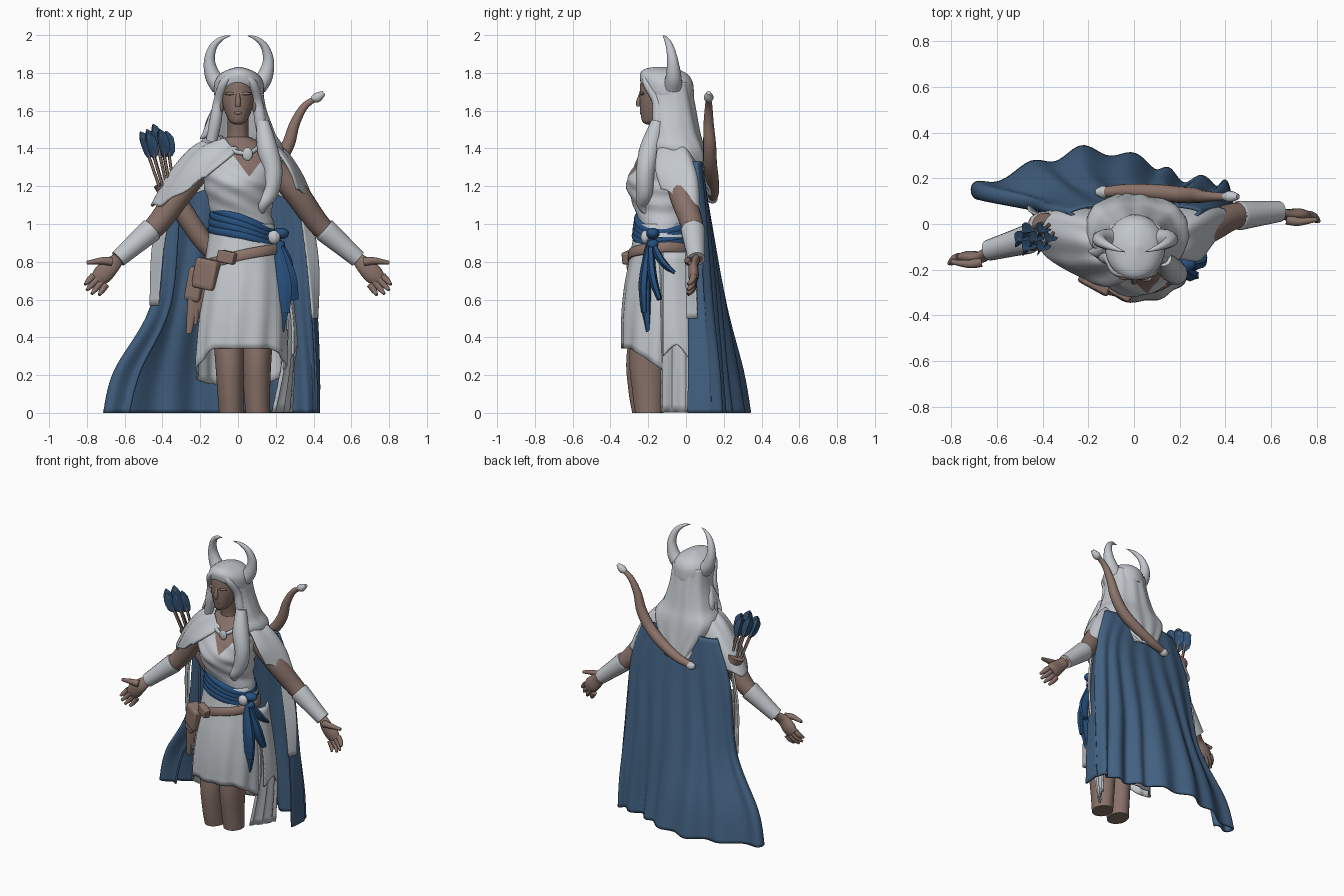
import bpy, bmesh, math, random
from mathutils import Vector as V
random.seed(4)

def mat(name, r, g, b):
    m = bpy.data.materials.new(name)
    m.diffuse_color = (r, g, b, 1)
    return m

WHITE = mat("pale cloth", .54, .57, .60)
SKIN = mat("skin", .245, .165, .138)
CAPE = mat("cape blue", .055, .12, .222)
SASH = mat("sash blue", .02, .08, .205)
LEATHER = mat("leather", .265, .175, .145)
FEATHER = mat("feather blue", .03, .085, .18)
TAU = math.tau

def cr(p, n, closed=False):
    """Smooth curve through p, n steps per span."""
    p = [V(q) for q in p]
    k, out = len(p), []
    for i in range(k if closed else k - 1):
        g = (lambda j: p[j % k]) if closed else (lambda j: p[max(0, min(k - 1, j))])
        a, b, c, d = g(i - 1), g(i), g(i + 1), g(i + 2)
        for s in range(n):
            t = s / n
            out.append(.5 * (2*b + (c - a)*t + (2*a - 5*b + 4*c - d)*t*t + (3*b - a - 3*c + d)*t**3))
    return out if closed else out + [p[-1]]

def build(name, grid, m, closed=False, thick=0):
    """Mesh from a grid of points: closed rings get end caps, open sheets get thickness."""
    bm = bmesh.new()
    vs = [[bm.verts.new(p) for p in r] for r in grid]
    n = len(grid[0])
    for a, b in zip(vs, vs[1:]):
        for j in range(n if closed else n - 1):
            k = (j + 1) % n
            bm.faces.new((a[j], a[k], b[k], b[j]))
    if closed and not thick:
        bm.faces.new(vs[0])
        bm.faces.new(vs[-1])
    bmesh.ops.recalc_face_normals(bm, faces=bm.faces)
    me = bpy.data.meshes.new(name)
    bm.to_mesh(me)
    bm.free()
    me.materials.append(m)
    ob = bpy.data.objects.new(name, me)
    bpy.context.collection.objects.link(ob)
    if thick:
        mod = ob.modifiers.new("thickness", 'SOLIDIFY')
        mod.thickness, mod.offset = thick, 0
    return ob

def sheet(name, rows, m, nu=6, nv=6, thick=.012, fold=None):
    rows = [cr(r, nu) for r in rows]
    cols = [cr(c, nv) for c in zip(*rows)]
    grid = [list(r) for r in zip(*cols)]
    if fold:
        for r in grid:
            for j, p in enumerate(r):
                r[j] = p + fold(j / (len(r) - 1), p)
    return build(name, grid, m, thick=thick)

def rings(name, prof, m, seg=40, nv=5, fn=None, thick=0):
    """Stacked ellipses (z, cx, cy, rx, ry); fn adjusts (angle, point, row fraction, centre)."""
    rows = []
    for z, cx, cy, rx, ry in prof:
        rows.append([V((cx + rx*math.cos(TAU*j/seg), cy + ry*math.sin(TAU*j/seg), z)) for j in range(seg)])
    grid = [list(r) for r in zip(*[cr(c, nv) for c in zip(*rows)])]
    if fn:
        for i, r in enumerate(grid):
            c = sum(r, V((0, 0, 0))) / seg
            grid[i] = [fn(TAU*j/seg, p, i/(len(grid) - 1), c) for j, p in enumerate(r)]
    return build(name, grid, m, True, thick)

def tube(name, path, radii, m, seg=14, n=6, flat=1, star=1):
    """Tube along path; flat squeezes it along y, star < 1 gives vanes."""
    pts, rad = cr(path, n), cr([(r, 0, 0) for r in radii], n)
    grid = []
    for i, p in enumerate(pts):
        t = (pts[min(i + 1, len(pts) - 1)] - pts[max(i - 1, 0)]).normalized()
        s = t.cross(V((0, 1, 0))).normalized()
        u = s.cross(t)
        r = max(rad[i].x, .002)
        grid.append([p + r*(1 if j % 2 else star)*(s*math.cos(TAU*j/seg) + u*flat*math.sin(TAU*j/seg)) for j in range(seg)])
    return build(name, grid, m, True)

def ball(name, c, r, m):
    prof = [(c[2] + r[2]*math.sin(a), c[0], c[1], max(r[0]*math.cos(a), .001), max(r[1]*math.cos(a), .001))
            for a in [math.pi*(i/12 - .5) for i in range(13)]]
    return rings(name, prof, m, 20, 1)

def zrow(z, pts):
    return [(x, y, z) for x, y in pts]

# head and neck
rings("head", [(1.528, 0, -.19, .02, .02), (1.54, 0, -.18, .042, .05), (1.58, 0, -.16, .064, .08), (1.64, 0, -.148, .083, .097),
               (1.7, 0, -.143, .088, .102), (1.76, 0, -.135, .08, .1), (1.81, 0, -.12, .04, .05)], SKIN)
tube("neck", [(0, -.09, 1.38), (0, -.1, 1.47), (0, -.12, 1.58)], [.075, .056, .056], SKIN)
tube("nose", [(0, -.235, 1.7), (0, -.25, 1.65), (0, -.25, 1.622)], [.008, .014, .013], SKIN, 10)
ball("lips", (0, -.233, 1.588), (.022, .012, .01), SKIN)
for s in (-1, 1):
    ball("brow", (s*.035, -.231, 1.69), (.035, .014, .009), SKIN)
    ball("ear", (s*.088, -.15, 1.63), (.015, .026, .042), SKIN)

# hair, cap and horns
def hairline(a, p, t, c):
    lift = max(0, -math.sin(a)) ** 2
    return V((p.x, p.y, p.z + lift*.075*(1 - t)))
rings("cap", [(1.665, .005, -.095, .127, .137), (1.7, .005, -.1, .132, .142), (1.76, .005, -.105, .125, .137),
              (1.805, .005, -.11, .085, .1), (1.832, .005, -.11, .01, .01)], WHITE, fn=hairline)
sheet("back_hair", [
    zrow(1.75, [(-.09, -.18), (-.11, -.12), (-.1, -.02), (0, .02), (.11, -.02), (.12, -.12), (.1, -.18)]),
    zrow(1.62, [(-.1, -.165), (-.125, -.11), (-.11, 0), (0, .045), (.12, 0), (.14, -.11), (.11, -.165)]),
    zrow(1.48, [(-.12, -.155), (-.165, -.1), (-.14, .03), (0, .07), (.15, .03), (.19, -.1), (.13, -.17)]),
    zrow(1.37, [(-.15, -.1), (-.2, -.03), (-.17, .075), (0, .098), (.18, .075), (.23, -.04), (.17, -.17)]),
    zrow(1.15, [(-.12, .1), (-.1, .115), (-.06, .128), (0, .134), (.05, .128), (.08, .115), (.1, .1)])],
    WHITE, 8, fold=lambda u, p: V((0, .004*math.sin(u*60), 0)))
for s in (-1, 1):
    tube("face_lock", [(s*.02, -.222, 1.8), (s*.075, -.205, 1.745), (s*.104, -.155, 1.65), (s*.118, -.145, 1.55), (s*.14, -.13, 1.44)],
         [.012, .024, .026, .032, .03], WHITE)
    tube("horn", [(.005 + s*.1, -.07, 1.73), (.005 + s*.137, -.066, 1.78), (.005 + s*.156, -.07, 1.86), (.005 + s*.138, -.085, 1.935),
                  (.005 + s*.095, -.105, 1.98), (.005 + s*.045, -.122, 1.997)], [.05, .042, .03, .021, .012, .002], WHITE, 18)
tube("long_lock", [(.13, -.15, 1.54), (.155, -.19, 1.4), (.185, -.215, 1.28), (.17, -.22, 1.17), (.13, -.23, 1.1), (.125, -.2, 1.04)],
     [.035, .055, .05, .045, .03, .004], WHITE)
for i in range(3):
    tube("loose_strand", [(-.11, -.1, 1.6), (-.15, -.12 + .03*i, 1.5), (-.2 + .02*i, -.12 + .03*i, 1.45 - .03*i)], [.03, .03, .003], WHITE)

# torso with wrapped bodice; open neck cut along two slanted planes
def wrap(a, p, t, c):
    f = 1 + .022*math.sin(70*(p.z + .5*p.x)) * (p.z < 1.33)
    return V((c.x + (p.x - c.x)*f, c.y + (p.y - c.y)*f, p.z))
body = rings("bodice", [(.93, .03, -.115, .18, .15), (1.04, .02, -.12, .16, .14), (1.14, .01, -.125, .175, .17), (1.22, .005, -.125, .187, .192),
                        (1.3, 0, -.115, .2, .162), (1.38, 0, -.09, .19, .12), (1.43, 0, -.09, .12, .085), (1.46, 0, -.095, .065, .06)],
             WHITE, 56, 7, wrap)
body.data.materials.append(SKIN)
bm = bmesh.new()
bm.from_mesh(body.data)
for s in (-1, 1):
    bmesh.ops.bisect_plane(bm, geom=bm.verts[:] + bm.edges[:] + bm.faces[:], plane_co=(.06, 0, 1.25), plane_no=(s, 0, -.75))
for f in bm.faces:
    c = f.calc_center_median()
    if c.y < -.11 and abs(c.x - .06) < (c.z - 1.25)*.75:
        f.material_index = 1
bm.to_mesh(body.data)
bm.free()
ball("necklace_gem", (.05, -.24, 1.37), (.028, .012, .035), WHITE)
tube("necklace", [(-.07, -.15, 1.42), (-.02, -.215, 1.385), (.05, -.235, 1.375), (.1, -.19, 1.4), (.12, -.13, 1.43)], [.012]*5, WHITE)

# shoulder mantle
sheet("mantle", [
    [(.0, -.2, 1.39), (-.08, -.15, 1.45), (-.1, -.05, 1.46), (0, .0, 1.45), (.11, -.05, 1.45), (.12, -.13, 1.43)],
    [(-.04, -.245, 1.355), (-.2, -.15, 1.395), (-.23, .0, 1.39), (0, .05, 1.35), (.23, .0, 1.39), (.2, -.15, 1.395)],
    [(-.11, -.27, 1.3), (-.31, -.15, 1.26), (-.35, .035, 1.25), (0, .06, 1.25), (.325, .05, 1.25), (.275, -.16, 1.29)],
    [(-.17, -.26, 1.25), (-.39, -.13, 1.11), (-.43, .04, 1.11), (0, .06, 1.2), (.395, .06, 1.08), (.31, -.13, 1.19)]],
    WHITE, 9, 6, fold=lambda u, p: V((0, 0, .008*math.sin(u*48))))

# cape and pale side linings
sheet("cape", [
    zrow(1.33, [(-.26, .035), (-.275, .055), (-.2, .078), (-.1, .08), (0, .075), (.1, .08), (.2, .078), (.28, .06), (.27, .035)]),
    zrow(1.05, [(-.31, .02), (-.385, .07), (-.25, .11), (-.1, .118), (.05, .118), (.2, .115), (.3, .105), (.37, .08), (.34, .02)]),
    zrow(.57, [(-.36, .06), (-.455, .09), (-.33, .16), (-.18, .2), (.03, .19), (.18, .16), (.32, .14), (.41, .1), (.39, .02)]),
    zrow(.22, [(-.52, .11), (-.65, .13), (-.42, .22), (-.2, .285), (.04, .24), (.19, .18), (.35, .17), (.425, .13), (.41, .02)]),
    zrow(0, [(-.58, .12), (-.705, .15), (-.45, .25), (-.2, .32), (.05, .27), (.2, .2), (.36, .18), (.425, .14), (.415, .02)])],
    CAPE, 14, 6, .014, lambda u, p: V((0, .015*(1.34 - p.z)*math.sin(u*TAU*9), 0)))
sheet("left_lining", [[(-.38, .03, 1.18), (-.33, -.01, 1.18)], [(-.45, .055, .9), (-.39, .0, .9)], [(-.465, .08, .57), (-.42, .05, .57)]], WHITE)
sheet("right_lining", [[(.37, .04, 1.14), (.32, -.01, 1.14)], [(.425, .05, .8), (.365, 0, .8)], [(.42, .06, .5), (.395, .005, .5)]], WHITE)

# skirt with slanted hem, side panels, legs
def drape(a, p, t, c):
    hem = .34 - .21*max(0, math.sin(a) + .75)/1.75 - .1*max(0, -math.cos(a) - .6)
    f = 1 + .035*t*math.sin(a*11 + 2*t)
    return V((c.x + (p.x - c.x)*f, c.y + (p.y - c.y)*f, 1 + (hem - 1)*t))
rings("skirt", [(1, .02, -.12, .165, .145), (.83, .025, -.125, .195, .165), (.66, .025, -.14, .215, .18), (.5, .02, -.15, .23, .185),
                (.33, .015, -.155, .235, .18)], WHITE, 88, 5, drape, .01)
sheet("long_panel", [[(.22, -.14, .8), (.24, -.06, .8), (.22, .02, .8)], [(.25, -.13, .4), (.28, -.06, .4), (.29, .02, .4)],
                     [(.18, -.13, .003), (.24, -.06, .003), (.28, .02, .003)]], WHITE, fold=lambda u, p: V((.008*math.sin(u*20), 0, 0)))
sheet("short_panel", [[(.24, -.12, .85), (.26, -.06, .85), (.23, .01, .85)], [(.285, -.12, .5), (.3, -.06, .5), (.285, .01, .5)],
                      [(.29, -.12, .3), (.31, -.05, .36), (.3, .015, .29)]], WHITE)
rings("left_leg", [(0, -.035, -.205, .065, .08), (.12, -.04, -.215, .07, .09), (.3, -.045, -.215, .078, .1), (.6, -.06, -.17, .09, .1)], SKIN)
rings("right_leg", [(0, .105, -.195, .065, .075), (.12, .1, -.2, .07, .085), (.3, .1, -.2, .078, .1), (.6, .11, -.17, .09, .1)], SKIN)

# sash, knot and tails
def tilt(k):
    return lambda a, p, t, c: V((p.x, p.y, p.z + k*p.x + .004*math.sin(a*3)))
for i in range(4):
    rings("sash_wrap", [(.925 + .03*i + d, .025, -.118, .173 - .004*i + o, .156 - .004*i + o)
          for d, o in ((-.012, 0), (.005, .012), (.025, .012), (.04, 0))], SASH, fn=tilt(-.22 - .05*i))
for end, r in (((.215, -.2, .43), .055), ((.3, -.14, .6), .04), ((.27, -.06, .74), .035), ((.25, -.22, .53), .045)):
    mid = V((.21, -.205, .9)).lerp(V(end), .55) + V((.01, -.01, 0))
    tube("sash_tail", [(.19, -.19, .93), mid, end], [.026, r, r*.6], SASH, 12, flat=.6, star=.8)
for dx, dz in ((-.04, .025), (.04, .02), (.02, -.04)):
    ball("sash_loop", (.185 + dx, -.175, .93 + dz), (.045, .035, .03), SASH)
ball("knot_gem", (.19, -.215, .93), (.034, .025, .036), WHITE)

# belt and pouches
rings("belt", [(.8, .025, -.128, .202, .172), (.805, .025, -.128, .212, .182), (.85, .025, -.126, .206, .178), (.855, .025, -.126, .195, .167)],
      LEATHER, nv=2, fn=tilt(.22))
for x, y, z, w, d, h in ((-.165, -.25, .735, .065, .04, .08), (-.06, -.3, .825, .05, .022, .032), (-.215, -.18, .68, .045, .05, .09)):
    bm = bmesh.new()
    bmesh.ops.create_cube(bm, size=2)
    me = bpy.data.meshes.new("pouch")
    bm.to_mesh(me)
    bm.free()
    me.materials.append(LEATHER)
    ob = bpy.data.objects.new("pouch", me)
    bpy.context.collection.objects.link(ob)
    ob.location, ob.scale, ob.rotation_euler = (x, y, z), (w, d, h), (0, .2, -.5)
    b = ob.modifiers.new("round", 'BEVEL')
    b.width, b.segments = .3, 3
for i in range(3):
    tube("hanging_strap", [(-.2 + .02*i, -.2, .74), (-.235 + .015*i, -.2, .6), (-.26 + .03*i, -.19, .42 + .05*i)], [.03, .03, .015], LEATHER, 10, flat=.5)

# arms, bracers, hands
for s, e, w in ((-1, -.06, -.115), (1, .035, .055)):
    el, wr = V((s*.44, e, .985)), V((s*.635, w, .815))
    tube("arm", [(s*.19, -.055, 1.3), (s*.31, -.035 + e*.3, 1.16), el, wr], [.06, .066, .058, .035], SKIN, 18)
    tube("bracer", [el.lerp(wr, q) for q in (.08, .12, .5, 1)], [.058, .064, .056, .046], WHITE, 18)
    y = w + (-.03 if s < 0 else -.015)
    tube("palm", [wr, (s*.67, y, .78), (s*.715, y, .735), (s*.745, y, .705)], [.034, .045, .052, .04], SKIN, 14, flat=.55)
    tube("thumb", [(s*.67, y - .02, .8), (s*.72, y - .03, .805), (s*.8, y - .02, .795)], [.024, .019, .01], SKIN, 10)
    for i, (fx, fz) in enumerate(((.81, .68), (.8, .65), (.775, .63), (.735, .625))):
        base = V((s*(.765 - .022*i), y, .725 - .015*i))
        tip = V((s*fx, y - .03, fz))
        tube("finger", [base, base.lerp(tip, .55) + V((0, .008, 0)), tip], [.019, .016, .008], SKIN, 10)

# quiver and arrows
tube("quiver", [(-.13, .03, .84), (-.2, .02, .93), (-.3, .0, 1.08), (-.37, -.005, 1.18), (-.39, -.01, 1.22)], [.04, .052, .055, .056, .06], LEATHER, 18)
for i in range(7):
    a = TAU*i/6
    o = V((math.cos(a), math.sin(a), 0)) if i < 6 else V((0, 0, 0))
    base = V((-.36, -.01, 1.12)) + o*.03
    top = V((-.445, -.075, 1.46 + .05*random.random())) + V((o.x*.065, o.y*.045, 0))
    tube("arrow_shaft", [base, top], [.008, .008], LEATHER, 8, 1)
    q = [base.lerp(top, k) for k in (.66, .74, .95, 1.06)]
    tube("fletching", q, [.006, .034, .036, .004], FEATHER, 6, 2, star=.2)

# bow across the back
tube("bow", [(-.13, .14, 1.14), (-.03, .145, 1.17), (.1, .138, 1.24), (.2, .128, 1.32), (.265, .125, 1.42), (.3, .12, 1.53), (.35, .12, 1.62), (.41, .12, 1.665)],
     [.022, .03, .035, .036, .034, .027, .02, .014], LEATHER, 16)
tube("bow_tip", [(.39, .12, 1.66), (.42, .12, 1.67), (.455, .12, 1.695)], [.014, .026, .012], WHITE, 10)
tube("bow_end", [(-.11, .14, 1.145), (-.14, .14, 1.135), (-.17, .14, 1.14)], [.02, .028, .01], WHITE, 10)

# smooth shading
bpy.ops.object.select_all(action='SELECT')
bpy.context.view_layer.objects.active = body
bpy.ops.object.shade_smooth_by_angle(angle=math.radians(50))
